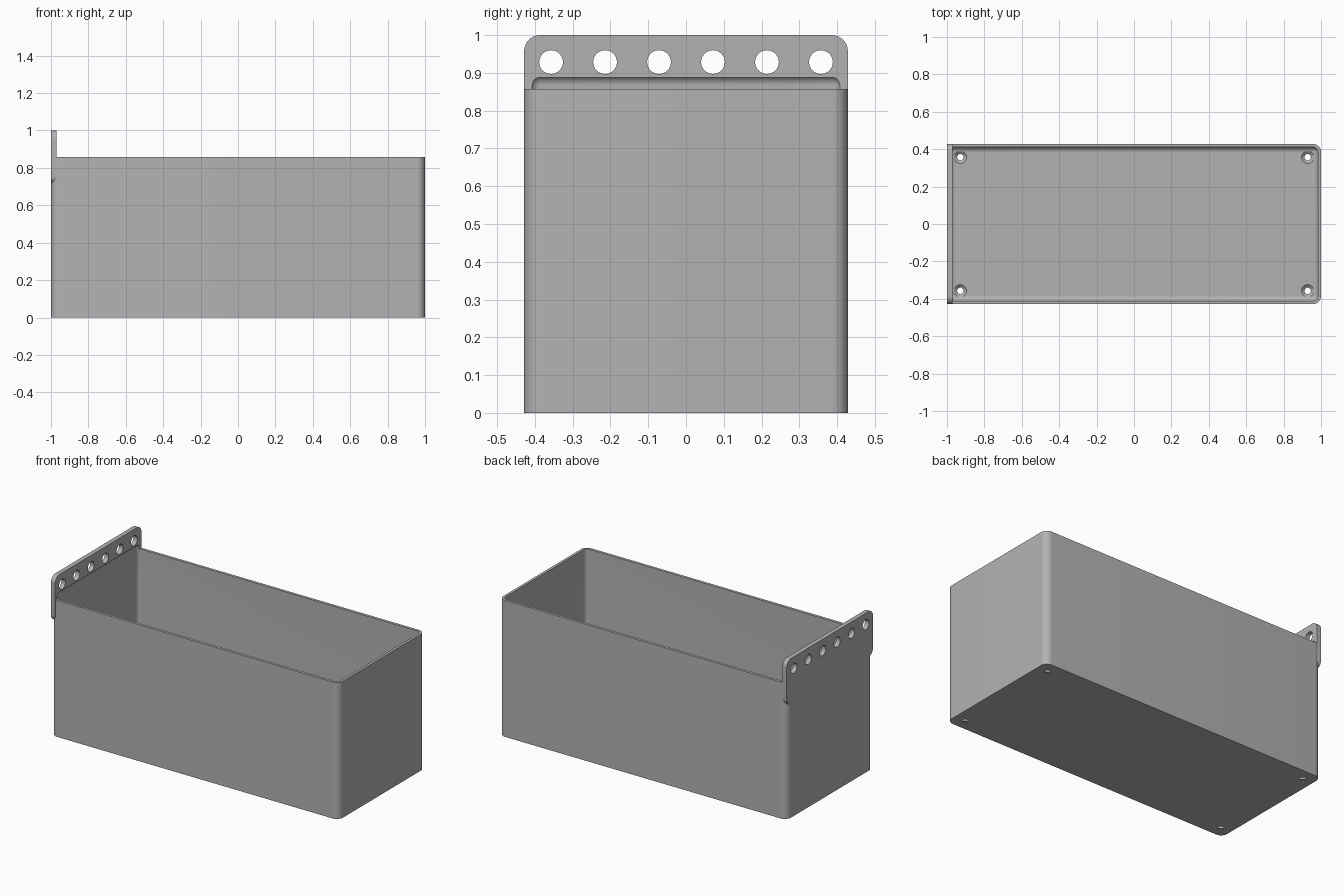
import bpy, bmesh, math
from mathutils import Matrix

cube = bpy.data.objects.get("Cube")
if cube:
    bpy.data.objects.remove(cube, do_unlink=True)

U = 2 / 70            # one design unit
HX, HY = 1.0, 15 * U  # half length and half width
HEIGHT = 30 * U
WALL = 0.6 * U
R_OUT, R_IN = 1.5 * U, 0.9 * U

grey = bpy.data.materials.new("light grey")
grey.use_nodes = True
grey.diffuse_color = (0.45, 0.45, 0.45, 1)
grey.node_tree.nodes["Principled BSDF"].inputs["Base Color"].default_value = grey.diffuse_color


def to_object(name, bm):
    mesh = bpy.data.meshes.new(name)
    bm.to_mesh(mesh)
    bm.free()
    mesh.materials.append(grey)
    obj = bpy.data.objects.new(name, mesh)
    bpy.context.collection.objects.link(obj)
    return obj


def rounded_box(name, low, high, radius, axis=None):
    """Box with its edges along one axis rounded, or all edges if no axis is given."""
    bm = bmesh.new()
    bmesh.ops.create_cube(bm, size=1)
    for v in bm.verts:
        v.co = [a + (c + 0.5) * (b - a) for a, b, c in zip(low, high, v.co)]
    edges = [e for e in bm.edges if axis is None
             or abs((e.verts[0].co - e.verts[1].co).normalized()[axis]) > 0.9]
    bmesh.ops.bevel(bm, geom=edges, offset=radius, segments=10,
                    profile=0.5, affect='EDGES')
    return to_object(name, bm)


def cone(bm, centre, r1, r2, depth, along_x=False):
    matrix = Matrix.Translation(centre)
    if along_x:
        matrix = matrix @ Matrix.Rotation(math.pi / 2, 4, 'Y')
    bmesh.ops.create_cone(bm, cap_ends=True, segments=32, radius1=r1,
                          radius2=r2, depth=depth, matrix=matrix)


def combine(target, other, operation):
    mod = target.modifiers.new(operation, 'BOOLEAN')
    mod.operation, mod.solver, mod.object = operation, 'EXACT', other
    bpy.context.view_layer.objects.active = target
    bpy.ops.object.modifier_apply(modifier=mod.name)
    bpy.data.objects.remove(other, do_unlink=True)


# Solid body with rounded upright edges
tray = rounded_box("hanging_bin", (-HX, -HY, 0), (HX, HY, HEIGHT), R_OUT, axis=2)

# Hanging plate on the left-hand end, rounded at all four corners
plate = rounded_box("hanging_plate", (-HX, -HY, 25 * U), (-HX + U, HY, 35 * U), R_OUT, axis=0)
combine(tray, plate, 'UNION')

# Cavity, which also scoops a little out of the plate above the rim
cavity = rounded_box("cavity_cutter", (-HX + WALL, -HY + WALL, WALL),
                     (HX - WALL, HY - WALL, 31.25 * U), R_IN)
combine(tray, cavity, 'DIFFERENCE')

# Row of holes through the plate
bm = bmesh.new()
for i in range(6):
    cone(bm, (-HX, (i - 2.5) * 5 * U, 32.5 * U), 1.1 * U, 1.1 * U, 6 * U, along_x=True)
combine(tray, to_object("plate_hole_cutter", bm), 'DIFFERENCE')

# Countersunk screw holes in the floor
for shape in ("shaft", "countersink"):
    bm = bmesh.new()
    for sx in (-1, 1):
        for sy in (-1, 1):
            x, y = sx * (HX - 2.5 * U), sy * (HY - 2.5 * U)
            if shape == "shaft":
                cone(bm, (x, y, 0), 0.6 * U, 0.6 * U, 4 * U)
            else:
                cone(bm, (x, y, WALL * 0.7), 0.6 * U, 1.3 * U, WALL)
    combine(tray, to_object(shape + "_cutter", bm), 'DIFFERENCE')

# Smooth fillets, sharp edges
bpy.ops.object.select_all(action='DESELECT')
tray.select_set(True)
bpy.context.view_layer.objects.active = tray
bpy.ops.object.shade_smooth_by_angle(angle=math.radians(30))
